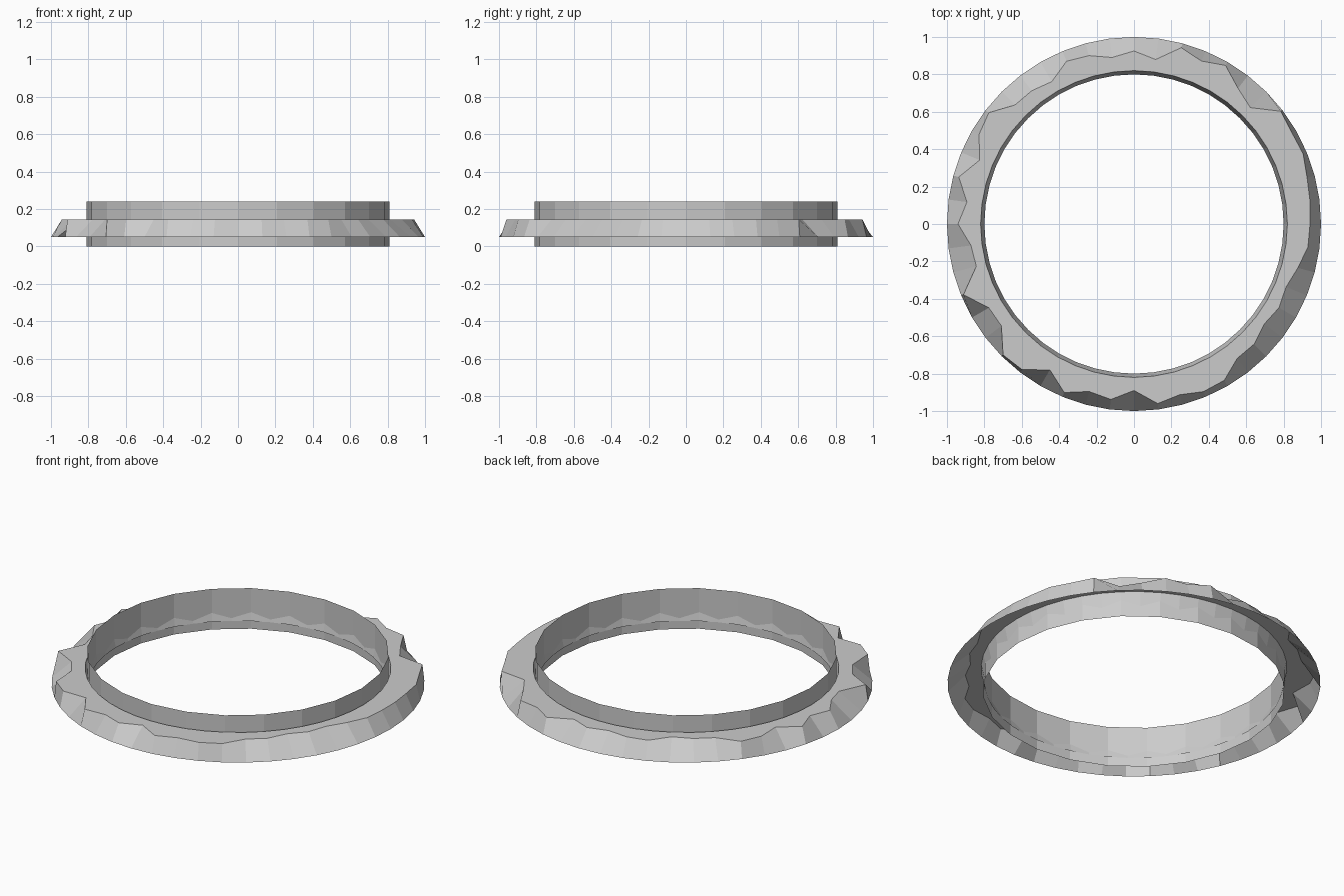
import bpy
import bmesh
from math import sin, cos, tau

if "Cube" in bpy.data.objects:
    bpy.data.objects.remove(bpy.data.objects["Cube"])


def circle(bm, radii, z):
    # Closed loop of vertices, clockwise from +y, one radius per vertex
    n = len(radii)
    return [bm.verts.new((r * sin(tau * i / n), r * cos(tau * i / n), z))
            for i, r in enumerate(radii)]


def loft(name, loops):
    # Open flat-shaded surface through a list of (radii, z) loops
    bm = bmesh.new()
    rows = [circle(bm, radii, z) for radii, z in loops]
    for a, b in zip(rows, rows[1:]):
        n = len(a)
        for i in range(n):
            j = (i + 1) % n
            bm.faces.new((a[i], b[i], b[j], a[j]))
    bmesh.ops.recalc_face_normals(bm, faces=bm.faces)
    mesh = bpy.data.meshes.new(name)
    bm.to_mesh(mesh)
    bm.free()
    obj = bpy.data.objects.new(name, mesh)
    bpy.context.collection.objects.link(obj)
    return obj


# Thin upright band
loft("inner_band", [([0.81] * 24, 0.0), ([0.81] * 24, 0.24)])

# Chipped upper rim radii, every 7.5 degrees
chips = [.925, .887, .976, .943, .979, .914, .88, .99,
         .975, .979, .958, .949, .941, .938, .907, .88,
         .895, .878, .908, .906, .965, .97, .945, .968,
         .89, .946, .927, .975, .90, .982, .99, .894,
         .896, .987, .873, .879, .941, .901, .97, .893,
         .957, .978, .90, .898, .879, .942, .932, .898]

# Rough collar, open underneath: outer skirt, flat top, slanted inner wall
loft("rough_collar", [([1.0] * 48, 0.05), (chips, 0.145),
                      ([0.82] * 48, 0.145), ([0.80] * 48, 0.05)])
